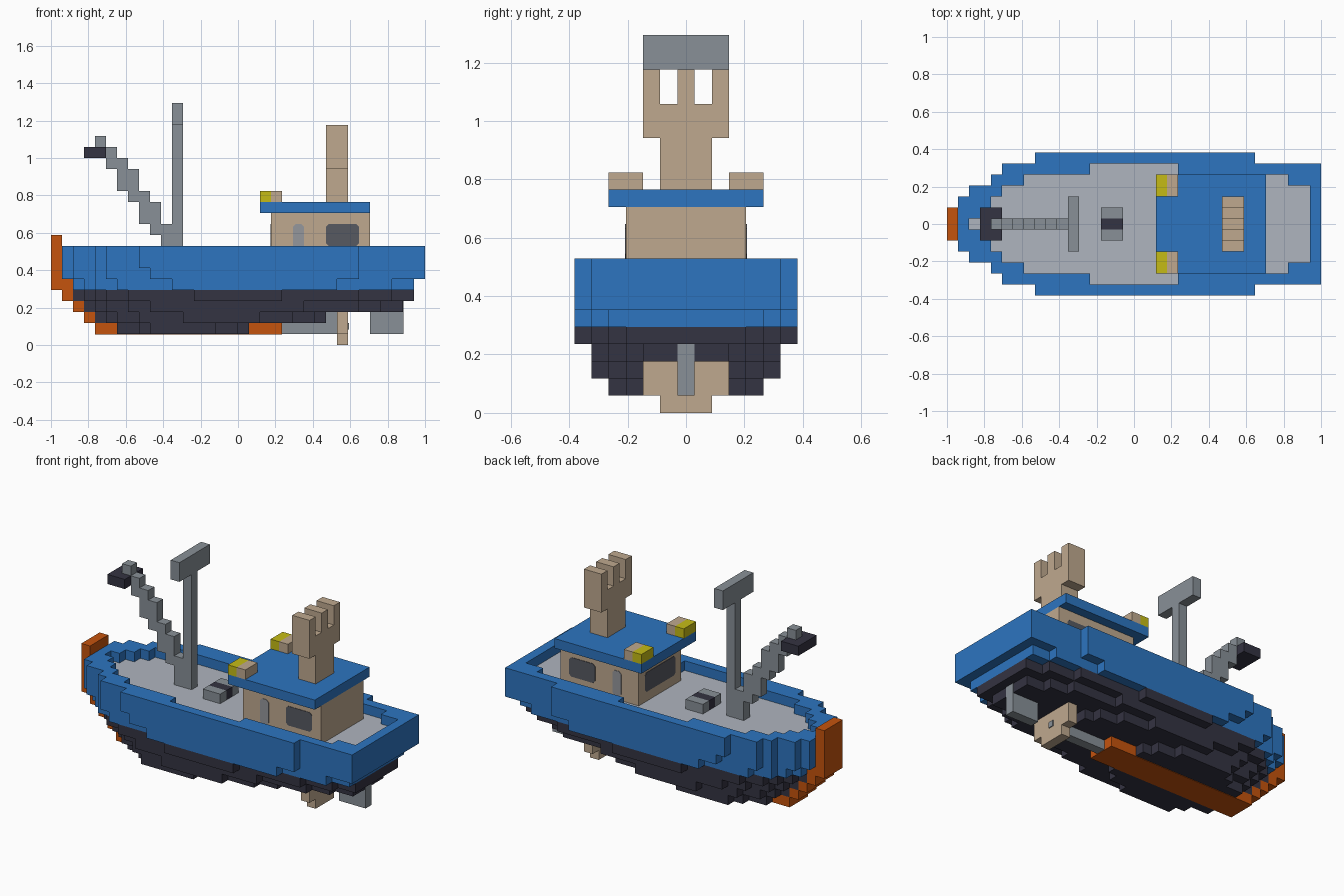
import bpy
import bmesh

cube = bpy.data.objects.get("Cube")
if cube:
    bpy.data.objects.remove(cube, do_unlink=True)

U = 2 / 34  # grid unit; x counted from the bow, y from the centre line


def material(name, r, g, b):
    m = bpy.data.materials.new(name)
    m.use_nodes = True
    m.diffuse_color = (r, g, b, 1)
    bsdf = m.node_tree.nodes["Principled BSDF"]
    bsdf.inputs["Base Color"].default_value = (r, g, b, 1)
    bsdf.inputs["Roughness"].default_value = 0.8
    return m


BLUE = material("hull_blue", 0.026, 0.178, 0.527)
DARK = material("dark_navy", 0.034, 0.033, 0.054)
ORANGE = material("keel_orange", 0.558, 0.087, 0.004)
DECK = material("deck_grey", 0.429, 0.462, 0.521)
GREY = material("metal_grey", 0.246, 0.278, 0.309)
TAN = material("tan", 0.521, 0.397, 0.275)
YELLOW = material("lamp_yellow", 0.56, 0.50, 0.008)
GLASS = material("window_dark", 0.095, 0.1, 0.12)
DOOR = material("door_grey", 0.30, 0.31, 0.335)


def finish(name, bm, mat):
    bmesh.ops.recalc_face_normals(bm, faces=bm.faces)
    for v in bm.verts:
        v.co = ((v.co.x - 17) * U, v.co.y * U, v.co.z * U)
    me = bpy.data.meshes.new(name)
    bm.to_mesh(me)
    bm.free()
    me.materials.append(mat)
    ob = bpy.data.objects.new(name, me)
    bpy.context.collection.objects.link(ob)
    return ob


def boxes(name, mat, *spans):
    """One object from boxes given as (x0, x1, y0, y1, z0, z1)."""
    bm = bmesh.new()
    for x0, x1, y0, y1, z0, z1 in spans:
        for v in bmesh.ops.create_cube(bm, size=1)["verts"]:
            v.co = (x1 if v.co.x > 0 else x0, y1 if v.co.y > 0 else y0,
                    z1 if v.co.z > 0 else z0)
    return finish(name, bm, mat)


def outline(steps, end):
    """Stepped plan, mirrored over y, from (start x, half width) steps."""
    side = []
    for i, (x, h) in enumerate(steps):
        nxt = steps[i + 1][0] if i + 1 < len(steps) else end
        side += [(x, h), (nxt, h)]
    return side + [(x, -y) for x, y in reversed(side)]


def layer(name, mat, z0, z1, plan, hole=None):
    """Extrude a plan, optionally with a hole, from z0 to z1."""
    bm = bmesh.new()
    for loop in filter(None, (plan, hole)):
        vs = [bm.verts.new((x, y, z0)) for x, y in loop]
        for i, v in enumerate(vs):
            bm.edges.new((v, vs[i - 1]))
    bmesh.ops.triangle_fill(bm, edges=bm.edges[:], use_beauty=True)
    ext = bmesh.ops.extrude_face_region(bm, geom=bm.faces[:])
    for g in ext["geom"]:
        if isinstance(g, bmesh.types.BMVert):
            g.co.z = z1
    return finish(name, bm, mat)


# Hull layers, bottom to top
layer("hull_bottom", DARK, 1, 2, outline(
    [(6, 2.5), (8, 3.5), (9, 4.5), (15, 3.5), (17, 2.5)], 18))
layer("hull_lower", DARK, 2, 3, outline(
    [(4, 1.5), (5, 2.5), (6, 3.5), (8, 4.5), (12, 5.5), (19, 4.5),
     (22, 3.5), (24, 2.5)], 25))
layer("hull_middle", DARK, 3, 4, outline(
    [(3, 1.5), (4, 2.5), (5, 3.5), (7, 4.5), (9, 5.5), (23, 4.5),
     (28, 3.5), (30, 2.5)], 32))
layer("hull_upper", DARK, 4, 5, outline(
    [(2, 1.5), (3, 2.5), (4, 3.5), (5, 4.5), (7, 5.5), (13, 6.5),
     (21, 5.5), (28, 4.5), (31, 3.5)], 33))
layer("topside_lower", BLUE, 5, 6, outline(
    [(2, 2.5), (3, 3.5), (4, 4.5), (6, 5.5), (11, 6.5), (26, 5.5),
     (31, 4.5)], 33))
layer("topside_middle", BLUE, 6, 7, outline(
    [(1, 2.5), (2, 3.5), (4, 4.5), (5, 5.5), (9, 6.5), (28, 5.5)], 34))
rim = outline(
    [(1, 2.5), (2, 3.5), (4, 4.5), (5, 5.5), (8, 6.5), (28, 5.5)], 34)
well = outline(
    [(2, 0.5), (3, 1.5), (4, 2.5), (5, 3.5), (7, 4.5), (13, 5.5),
     (21, 4.5), (31, 3.5)], 33)
layer("topside_upper", BLUE, 7, 7.9, rim)
layer("bulwark", BLUE, 7.9, 9, rim, well)
layer("deck", DECK, 7.9, 8, well)

# Stem and keel
boxes("stem", ORANGE, (0, 1, -1.5, 1.5, 5, 10), (1, 2, -1.5, 1.5, 4, 6),
      (2, 3, -1.5, 1.5, 3, 4), (3, 4, -1.5, 1.5, 2, 3))
boxes("keel", ORANGE, (4, 21, -1.5, 1.5, 0.95, 2))

# Propeller, shaft and rudder
boxes("propeller_shaft", GREY, (20, 26, -0.5, 0.5, 1, 2),
      (25, 26, -0.5, 0.5, 2, 3), (27, 27.08, -0.3, 0.3, 1.4, 2))
boxes("propeller", TAN, (26, 27, -1.5, 1.5, 0, 1), (26, 27, -2.5, 2.5, 1, 3))
boxes("rudder", GREY, (29, 32.06, -0.5, 0.5, 1, 4))

# Cabin, roof and funnel
boxes("cabin", TAN, (20, 29, -3.5, 3.5, 8, 12))
boxes("roof", BLUE, (19, 29, -4.5, 4.5, 12, 13))
boxes("funnel", TAN, (25, 27, -1.5, 1.5, 13, 16), (25, 27, -2.5, 2.5, 16, 18),
      *[(25, 27, y - 0.5, y + 0.5, 18, 20) for y in (-2, 0, 2)])


def pane(name, mat, axis, level, a0, a1, z0, z1, c=0.25, t=0.1):
    """Thin chamfered plate straddling a cabin wall."""
    pts = [(a0 + c, z0), (a1 - c, z0), (a1, z0 + c), (a1, z1 - c),
           (a1 - c, z1), (a0 + c, z1), (a0, z1 - c), (a0, z0 + c)]
    bm = bmesh.new()
    rings = []
    for d in (level - t / 2, level + t / 2):
        rings.append([bm.verts.new((d, a, z) if axis == "x" else (a, d, z))
                      for a, z in pts])
        bm.faces.new(rings[-1])
    for i in range(len(pts)):
        bm.faces.new((rings[0][i - 1], rings[0][i], rings[1][i], rings[1][i - 1]))
    return finish(name, bm, mat)


# Windows, doors and roof lamps on both sides
for side, s in (("left", 1), ("right", -1)):
    pane("side_window_" + side, GLASS, "y", 3.5 * s, 25, 28, 9, 11)
    pane("door_" + side, DOOR, "y", 3.5 * s, 22, 23, 8.4, 11)
    y0, y1 = sorted((2.5 * s, 4.5 * s))
    boxes("lamp_glass_" + side, YELLOW, (19, 20, y0, y1, 13, 14))
    boxes("lamp_housing_" + side, TAN, (20, 21, y0, y1, 13, 14))
pane("front_window", GLASS, "x", 20, -2.5, 2.5, 9, 11)

# Mast and stepped boom
boxes("mast", GREY, (11, 12, -0.5, 0.5, 8, 20), (11, 12, -2.5, 2.5, 20, 22))
climb = [(10, 8, 11), (9, 10, 13), (8, 11, 14), (7, 13, 16), (6, 14, 17),
         (5, 16, 18), (4, 18, 19)]
boxes("boom", GREY, *[(x, x + 1, -0.5, 0.5, a, b) for x, a, b in climb])
boxes("boom_head", DARK, (3, 5, -1.5, 1.5, 17, 18))

# Deck winch
boxes("winch_frames", GREY, (14, 16, 0.5, 1.5, 8, 9), (14, 16, -1.5, -0.5, 8, 9))
boxes("winch_drum", DARK, (14, 16, -0.5, 0.5, 8, 9))
